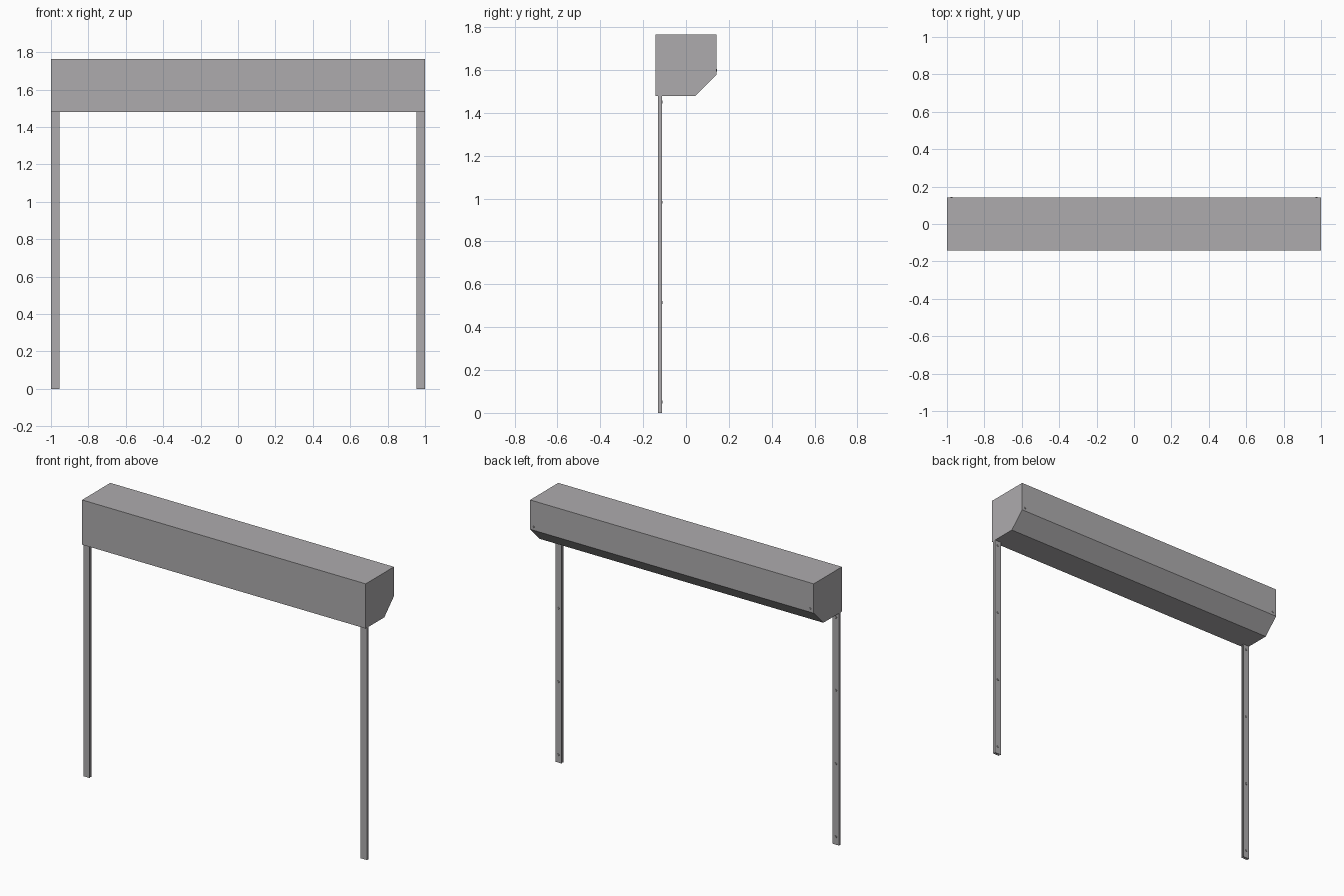
import bpy, bmesh, math
from mathutils import Matrix, Vector

if "Cube" in bpy.data.objects:
    bpy.data.objects.remove(bpy.data.objects["Cube"])


def material(name, value):
    m = bpy.data.materials.new(name)
    m.diffuse_color = (*value, 1)
    m.use_nodes = True
    m.node_tree.nodes["Principled BSDF"].inputs["Base Color"].default_value = m.diffuse_color
    return m


GREY = material("painted grey metal", (0.42, 0.41, 0.42))
STEEL = material("screw steel", (0.36, 0.35, 0.35))


def extrude(name, profile, origin, axis, mat):
    """Extrude a closed 3D profile along a vector."""
    bm = bmesh.new()
    verts = [bm.verts.new(Vector(p) + Vector(origin)) for p in profile]
    face = bm.faces.new(verts)
    ext = bmesh.ops.extrude_face_region(bm, geom=[face])
    moved = [v for v in ext["geom"] if isinstance(v, bmesh.types.BMVert)]
    bmesh.ops.translate(bm, verts=moved, vec=axis)
    bmesh.ops.recalc_face_normals(bm, faces=bm.faces)
    return finish(name, bm, mat)


def finish(name, bm, mat):
    me = bpy.data.meshes.new(name)
    bm.to_mesh(me)
    bm.free()
    me.materials.append(mat)
    ob = bpy.data.objects.new(name, me)
    bpy.context.collection.objects.link(ob)
    return ob


def screws(name, points, radius, height):
    """Small round screw heads facing the back."""
    bm = bmesh.new()
    for p in points:
        bmesh.ops.create_cone(
            bm, cap_ends=True, segments=12, radius1=radius, radius2=radius * 0.7,
            depth=height,
            matrix=Matrix.Translation(p) @ Matrix.Rotation(-math.pi / 2, 4, 'X'))
    return finish(name, bm, STEEL)


# Roller housing with its chamfered lower back edge
W, D, BOTTOM, TOP = 1.0, 0.142, 1.48, 1.765
housing = [(-D, BOTTOM), (0.045, BOTTOM), (D, 1.578), (D, TOP), (-D, TOP)]
extrude("roller_housing", [(0, y, z) for y, z in housing], (-W, 0, 0), (2 * W, 0, 0), GREY)
screws("housing_screws", [(s * 0.975, D + 0.001, 1.60) for s in (-1, 1)], 0.007, 0.004)

# Guide rails: channels whose slot faces the opening
Y0, Y1, INNER, WALL = -0.130, -0.112, 0.955, 0.004
channel = [(INNER, Y0), (W, Y0), (W, Y1), (INNER, Y1), (INNER, Y1 - WALL),
           (W - 0.018, Y1 - WALL), (W - 0.018, Y0 + WALL), (INNER, Y0 + WALL)]
for side, s in (("left", -1), ("right", 1)):
    extrude(side + "_guide_rail", [(s * x, y, 0) for x, y in channel],
            (0, 0, 0), (0, 0, BOTTOM), GREY)
    screws(side + "_rail_screws",
           [(s * 0.978, Y1 + 0.001, z) for z in (0.05, 0.515, 0.983, 1.45)], 0.008, 0.004)
